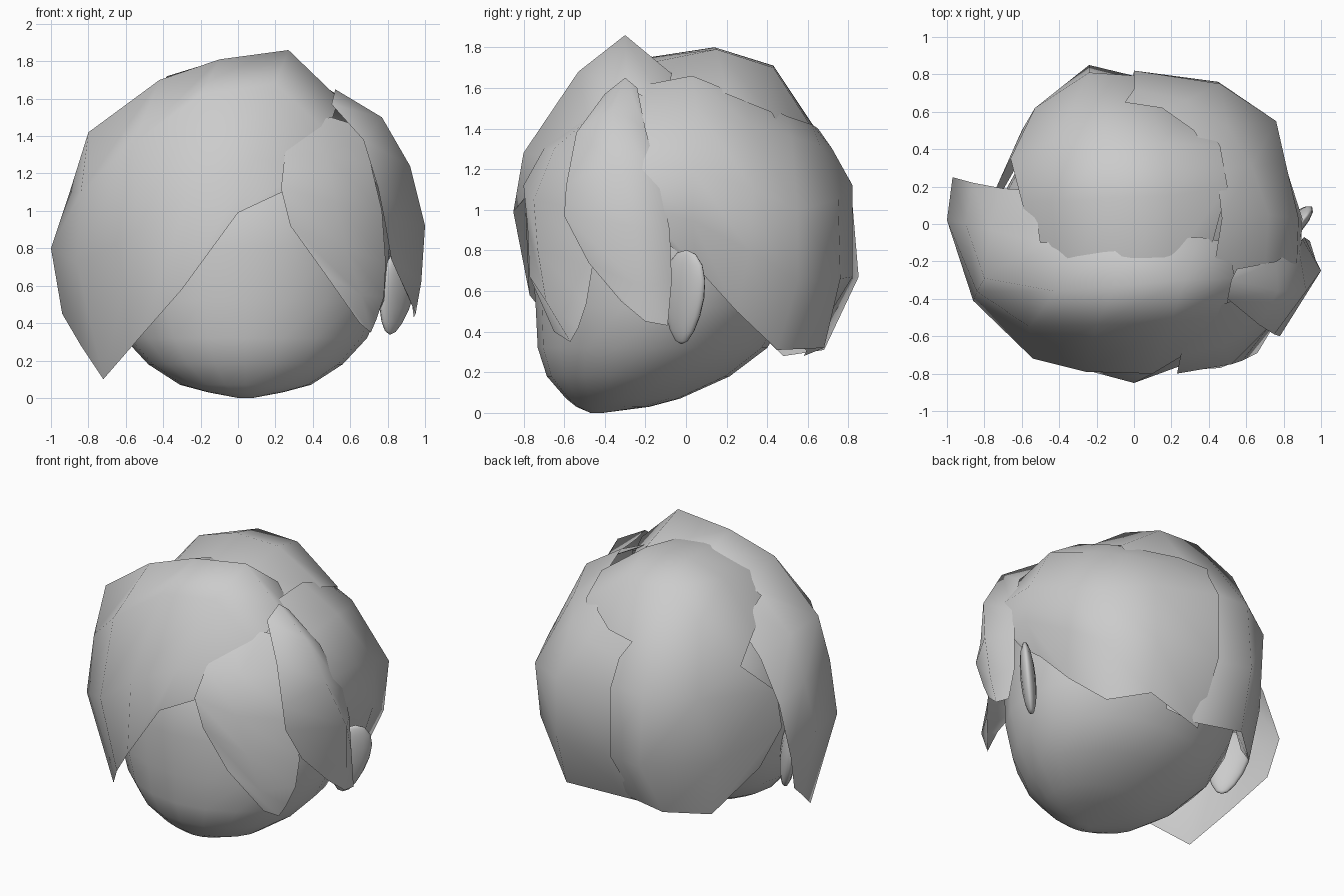
import bpy, bmesh, math


def shell(name, rows, closed=False):
    """Skin a grid of cross-section rows into one smooth surface."""
    bm = bmesh.new()
    vs = [[bm.verts.new(p) for p in r] for r in rows]
    n = len(rows[0])
    for a, b in zip(vs, vs[1:]):
        for i in range(n if closed else n - 1):
            j = (i + 1) % n
            bm.faces.new((a[i], b[i], b[j], a[j]))
    if closed:
        bm.faces.new(vs[0])
        bm.faces.new(vs[-1])
    bmesh.ops.remove_doubles(bm, verts=bm.verts, dist=0.001)
    bmesh.ops.recalc_face_normals(bm, faces=bm.faces)
    for f in bm.faces:
        f.smooth = True
    me = bpy.data.meshes.new(name)
    bm.to_mesh(me)
    bm.free()
    ob = bpy.data.objects.new(name, me)
    bpy.context.collection.objects.link(ob)
    return ob


# Head: oval rings given as (z, y centre, y radius, x radius), chin pushed forward
MID = 0.04
rings = [(0.0, -0.44, 0.03, 0.04), (0.03, -0.36, 0.18, 0.2), (0.07, -0.31, 0.28, 0.35),
         (0.18, -0.235, 0.45, 0.52), (0.32, -0.165, 0.565, 0.65), (0.52, -0.11, 0.63, 0.74),
         (0.8, -0.05, 0.71, 0.77), (1.05, -0.03, 0.69, 0.75), (1.3, -0.02, 0.57, 0.62),
         (1.5, -0.01, 0.38, 0.4), (1.6, 0.0, 0.2, 0.22), (1.63, 0.0, 0.04, 0.04)]
SEG = 20
shell("head", [[(MID + rx * math.cos(2 * math.pi * i / SEG),
                 cy + ry * math.sin(2 * math.pi * i / SEG), z) for i in range(SEG)]
               for z, cy, ry, rx in rings], closed=True)

# Ears: flattened ovals, wider and flared at the top, mirrored about the midline
for side, s in (("right", 1), ("left", -1)):
    bpy.ops.mesh.primitive_uv_sphere_add(segments=12, ring_count=8, radius=1,
                                         location=(MID + s * 0.81, -0.01, 0.57))
    ear = bpy.context.object
    ear.name = "ear_" + side
    for v in ear.data.vertices:
        v.co.y = v.co.y * (1 + 0.25 * v.co.z) + 0.15 * v.co.z
    ear.scale = (0.048, 0.13, 0.235)
    ear.rotation_euler = (math.radians(-4), s * math.radians(5), -s * math.radians(42))
    for p in ear.data.polygons:
        p.use_smooth = True

# Large swept fringe: rows run from behind the ridge down to the hem
shell("fringe_left", [
    [(.5, -.1, 1.5), (.35, -.07, 1.67), (-.1, -.1, 1.73), (-.4, -.1, 1.6),
     (-.5, -.1, 1.55), (-.52, .04, 1.5), (-.54, .18, 1.45)],
    [(.54, -.29, 1.6), (.27, -.3, 1.86), (-.1, -.33, 1.81), (-.42, -.36, 1.70),
     (-.8, -.29, 1.42), (-.77, -.03, 1.38), (-.7, .19, 1.28)],
    [(.48, -.48, 1.42), (.2, -.53, 1.68), (-.2, -.54, 1.62), (-.56, -.55, 1.36),
     (-.84, -.36, 1.1), (-.9, 0, 1.1), (-.86, .22, 1.02)],
    [(.4, -.62, 1.25), (.1, -.8, 1.28), (-.26, -.79, 1.1), (-.54, -.72, .88),
     (-.86, -.41, .72), (-1, .02, .8), (-.97, .25, .7)],
    [(.3, -.74, 1.13), (0, -.85, .99), (-.3, -.77, .58), (-.52, -.57, .33),
     (-.72, -.32, .1), (-.84, -.07, .28), (-.94, .17, .45)],
])

# Back cap: rows run from the crown to the nape
shell("hair_back", [
    [(-.5, -.25, 1.48), (-.35, -.25, 1.64), (-.05, -.25, 1.74), (.2, -.2, 1.72), (.42, -.1, 1.6)],
    [(-.6, .12, 1.42), (-.38, .12, 1.72), (-.12, .14, 1.8), (.2, .15, 1.79), (.5, .2, 1.57)],
    [(-.66, .35, 1.28), (-.42, .45, 1.57), (-.15, .43, 1.71), (.15, .43, 1.7), (.46, .42, 1.48)],
    [(-.77, .12, 1.05), (-.53, .62, 1.12), (-.24, .81, 1.14), (.05, .79, 1.14), (.3, .65, 1.1)],
    [(-.77, .06, .78), (-.6, .5, .66), (-.24, .85, .67), (.05, .78, .65), (.25, .65, .65)],
    [(-.7, .2, .54), (-.53, .48, .28), (-.3, .68, .31), (0, .6, .3), (.2, .55, .35)],
])

# Right side panel wrapping round to the back: rows run from above the ear to the back
shell("hair_right", [
    [(.42, -.28, 1.6), (.7, -.26, 1.45), (.87, -.24, 1.2), (.89, -.2, 1.0), (.82, -.1, .84)],
    [(.47, .03, 1.66), (.72, .05, 1.5), (.88, .03, 1.2), (.9, .03, .95), (.8, .05, .72)],
    [(.44, .3, 1.55), (.63, .31, 1.42), (.81, .33, 1.1), (.81, .31, .8), (.74, .25, .5)],
    [(.32, .5, 1.46), (.5, .52, 1.36), (.76, .55, 1.0), (.72, .55, .65), (.6, .45, .31)],
    [(.15, .62, 1.42), (.28, .66, 1.32), (.46, .75, 1.05), (.45, .76, .66), (.43, .68, .32)],
    [(-.05, .65, 1.4), (0, .72, 1.3), (0, .82, 1.12), (0, .82, .67), (-.03, .58, .28)],
])

# Right front lock and the side lock in front of the ear
shell("lock_front_right", [
    [(.3, -.5, 1.47), (.5, -.42, 1.5), (.66, -.36, 1.45)],
    [(.25, -.7, 1.3), (.47, -.65, 1.3), (.71, -.45, 1.25)],
    [(.23, -.8, 1.12), (.52, -.75, 1.05), (.77, -.5, 1.0)],
    [(.28, -.78, .92), (.58, -.73, .8), (.79, -.46, .72)],
    [(.46, -.77, .67), (.66, -.69, .55), (.78, -.49, .54)],
    [(.65, -.65, .4), (.71, -.57, .35), (.74, -.53, .42)],
])
shell("lock_side_right", [
    [(.5, -.4, 1.57), (.52, -.3, 1.65), (.55, -.24, 1.6)],
    [(.67, -.54, 1.38), (.77, -.36, 1.5), (.76, -.2, 1.4)],
    [(.75, -.59, 1.12), (.92, -.36, 1.24), (.88, -.12, 1.1)],
    [(.78, -.6, .97), (1.0, -.25, .92), (.9, -.08, .9)],
    [(.82, -.48, .74), (.98, -.22, .62), (.91, -.07, .65)],
    [(.91, -.32, .55), (.95, -.2, .45), (.94, -.09, .43)],
])
